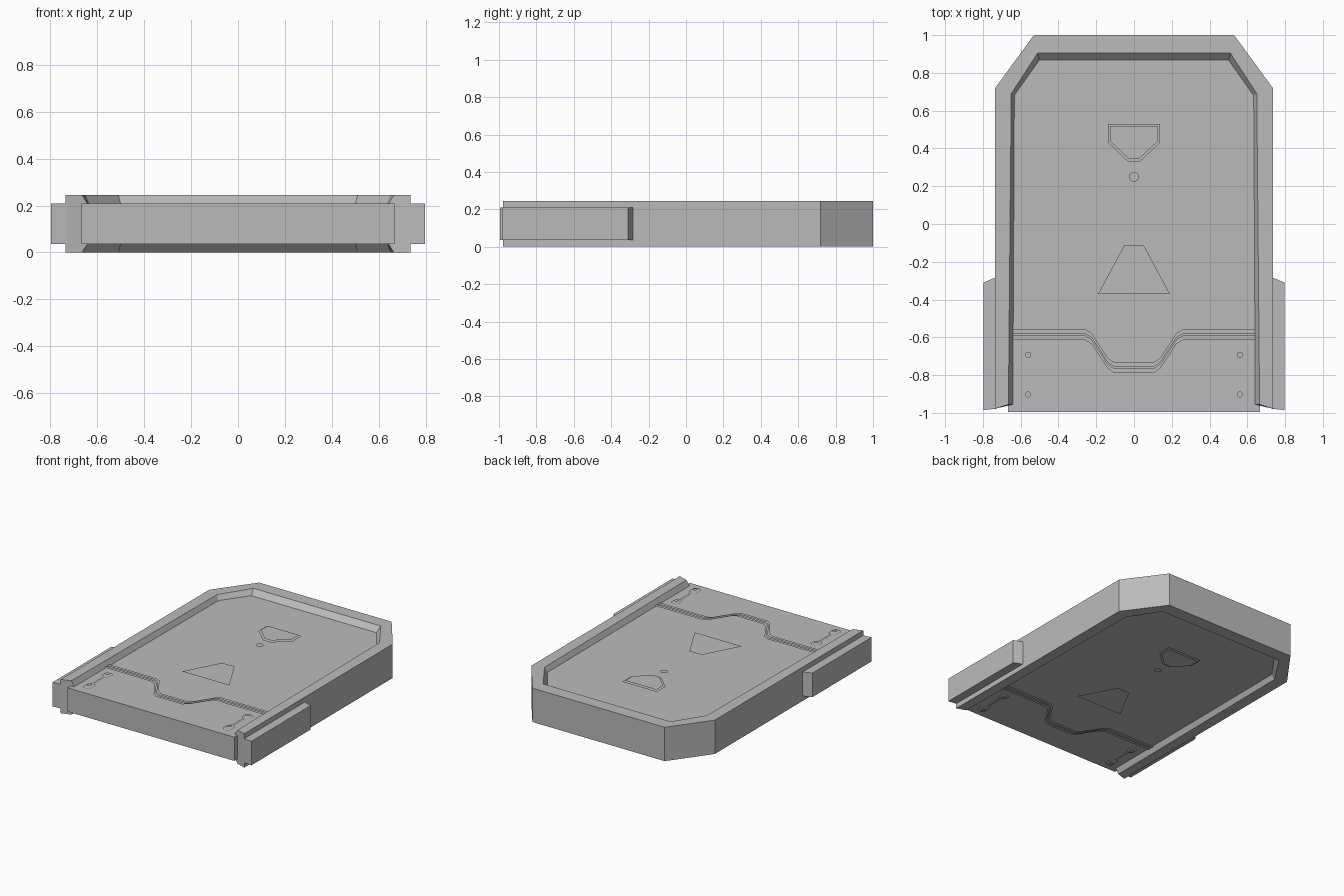
import bpy, bmesh, math

if "Cube" in bpy.data.objects:
    bpy.data.objects.remove(bpy.data.objects["Cube"])

MID = 0.1225      # mid-plane height; both faces of the slab mirror about it
FACE = 0.086      # panel face above the mid-plane
RIM = 0.1225      # rim face above the mid-plane

metal = bpy.data.materials.new("grey metal")
metal.use_nodes = True
grey = (0.5, 0.5, 0.5, 1)
metal.diffuse_color = grey
metal.node_tree.nodes["Principled BSDF"].inputs["Base Color"].default_value = grey


def finish(name, bm, mirror=False):
    bmesh.ops.recalc_face_normals(bm, faces=bm.faces) if not mirror else None
    mesh = bpy.data.meshes.new(name)
    bm.to_mesh(mesh)
    bm.free()
    obj = bpy.data.objects.new(name, mesh)
    obj.location.z = MID
    mesh.materials.append(metal)
    bpy.context.collection.objects.link(obj)
    if mirror:
        mod = obj.modifiers.new("both faces", 'MIRROR')
        mod.use_axis = (False, False, True)
        mod.use_clip = False
        mod.use_mirror_merge = False
    return obj


def flip(points):
    return [(-x, y) for x, y in points]


def sym(points):
    """Complete a right-hand half outline with its left half."""
    return points + flip(points)[::-1]


def prism(name, points, half):
    bm = bmesh.new()
    low = [bm.verts.new((x, y, -half)) for x, y in points]
    face = bm.faces.new(low)
    ext = bmesh.ops.extrude_face_region(bm, geom=[face])
    for v in ext["geom"]:
        if isinstance(v, bmesh.types.BMVert):
            v.co.z = half
    return finish(name, bm)


def plate(name, points, height=0.008, slope=0.004, base=FACE, steps=1):
    """Raised chamfered plate on both faces of the panel."""
    bm = bmesh.new()
    face = bm.faces.new([bm.verts.new((x, y, base)) for x, y in points])
    face.normal_update()
    if face.normal.z < 0:
        face.normal_flip()
    for i in range(steps):
        bmesh.ops.inset_region(bm, faces=[face], thickness=slope,
                               depth=height / 2 ** i, use_even_offset=True)
    return finish(name, bm, True)


def pair(name, points, **kw):
    plate("left_" + name, points, **kw)
    plate("right_" + name, flip(points), **kw)


def rect(x0, x1, y0, y1, cut=0.0):
    if not cut:
        return [(x0, y0), (x1, y0), (x1, y1), (x0, y1)]
    return [(x0 + cut, y0), (x1 - cut, y0), (x1, y0 + cut), (x1, y1 - cut),
            (x1 - cut, y1), (x0 + cut, y1), (x0, y1 - cut), (x0, y0 + cut)]


# Rim: one cross-section lofted around the open-ended outline
outer = sym([(0.735, -0.978), (0.735, 0.72), (0.53, 1.0)])
lip = sym([(0.665, -0.955), (0.65, 0.69), (0.51, 0.905)])
foot = sym([(0.64, -0.955), (0.632, 0.68), (0.5, 0.865)])
bm = bmesh.new()
rings = []
for o, l, f in zip(outer, lip, foot):
    section = [(o, -RIM), (o, RIM), (l, RIM), (f, FACE - 0.003),
               (f, 0.003 - FACE), (l, -RIM)]
    rings.append([bm.verts.new((*p, z)) for p, z in section])
for a, b in zip(rings, rings[1:]):
    for i in range(len(a)):
        j = (i + 1) % len(a)
        bm.faces.new((a[i], a[j], b[j], b[i]))
bm.faces.new(rings[0])
bm.faces.new(rings[-1])
finish("rim", bm)

# Main panel with a wider front sill
prism("panel", sym([(0.668, -0.995), (0.668, -0.957), (0.645, -0.955),
                    (0.64, 0.685), (0.505, 0.875)]), FACE)

# Side guides
guide = [(0.73, -0.978), (0.797, -0.985), (0.797, -0.31), (0.73, -0.282)]
prism("left_guide", guide, FACE + 0.001)
prism("right_guide", flip(guide), FACE + 0.001)

# Raised fields separated by the crossing channels
plate("back_field", [(-0.42, 0.66), (0.42, 0.66), (0, 0.18)])
plate("front_field", [(-0.43, -0.44), (0.43, -0.44), (0, 0.04)])
pair("small_field", [(0.475, 0.57), (0.475, 0.11), (0.27, 0.335)])
pair("side_field", [(0.475, 0.04), (0.475, -0.39), (0.04, 0.09), (0.205, 0.265)])

# Badge shield, round boss and nested wedges
plate("shield_border", sym([(0.03, 0.33), (0.138, 0.43), (0.138, 0.53)]),
      base=FACE + 0.008, height=0.008)
plate("shield_face", sym([(0.026, 0.345), (0.125, 0.436), (0.125, 0.518)]),
      base=FACE + 0.016, height=0.003)
for name, radius, base in (("boss", 0.038, FACE), ("boss_cap", 0.026, FACE + 0.012)):
    circle = [(radius * math.cos(math.tau * i / 16),
               0.25 + radius * math.sin(math.tau * i / 16)) for i in range(16)]
    plate(name, circle, base=base, height=0.012 if base == FACE else 0.004)
plate("wedge", sym([(0.19, -0.37), (0.05, -0.11)]), base=FACE + 0.008, height=0.004)
plate("wedge_core", sym([(0.08, -0.355), (0.025, -0.26)]), base=FACE + 0.012,
      height=0.005)

# Cross seam and the dipping double ridge
plate("seam", rect(-0.56, 0.56, -0.48, -0.468), height=0.006)
path = [(0.64, -0.585), (0.26, -0.585), (0.225, -0.605), (0.14, -0.735), (0.105, -0.76)]
for name, shift, half in (("ridge_base", 0, 0.036), ("ridge_back", 0.016, 0.012),
                          ("ridge_front", -0.017, 0.012)):
    line = sym([(x, y + shift) for x, y in path])
    band = [(x, y + half) for x, y in line] + [(x, y - half) for x, y in line[::-1]]
    raised = name != "ridge_base"
    plate(name, band, base=FACE + 0.006 * raised, height=0.006, steps=1 + raised)

# Stacked wedge in the dip of the ridge
plate("small_wedge", sym([(0.1, -0.715), (0.05, -0.635)]), height=0.007)
plate("small_wedge_middle", sym([(0.045, -0.62), (0.025, -0.57)]), height=0.005)
plate("small_wedge_tip", rect(-0.02, 0.02, -0.525, -0.515), height=0.004, slope=0.002)

# Front access covers
plate("front_cover", sym([(0.23, -0.957), (0.25, -0.94), (0.25, -0.8)]))
pair("side_cover", [(0.26, -0.93), (0.395, -0.93), (0.395, -0.735), (0.36, -0.72),
                    (0.28, -0.72), (0.26, -0.75)], height=0.005)

# Latches: mounting plate, rail and two blocks each
pair("latch_plate", rect(0.515, 0.605, -0.955, -0.65), height=0.006)
pair("latch_rail", rect(0.552, 0.568, -0.88, -0.71), base=FACE + 0.006, height=0.006)
for name, y0, y1 in (("front", -0.945, -0.86), ("back", -0.725, -0.66)):
    pair(name + "_latch_block", rect(0.53, 0.59, y0, y1, 0.014),
         base=FACE + 0.006, height=0.01, slope=0.007)
    pair(name + "_latch_button", rect(0.545, 0.575, (y0 + y1) / 2 - 0.015,
                                      (y0 + y1) / 2 + 0.015, 0.008),
         base=FACE + 0.016, height=0.004)
